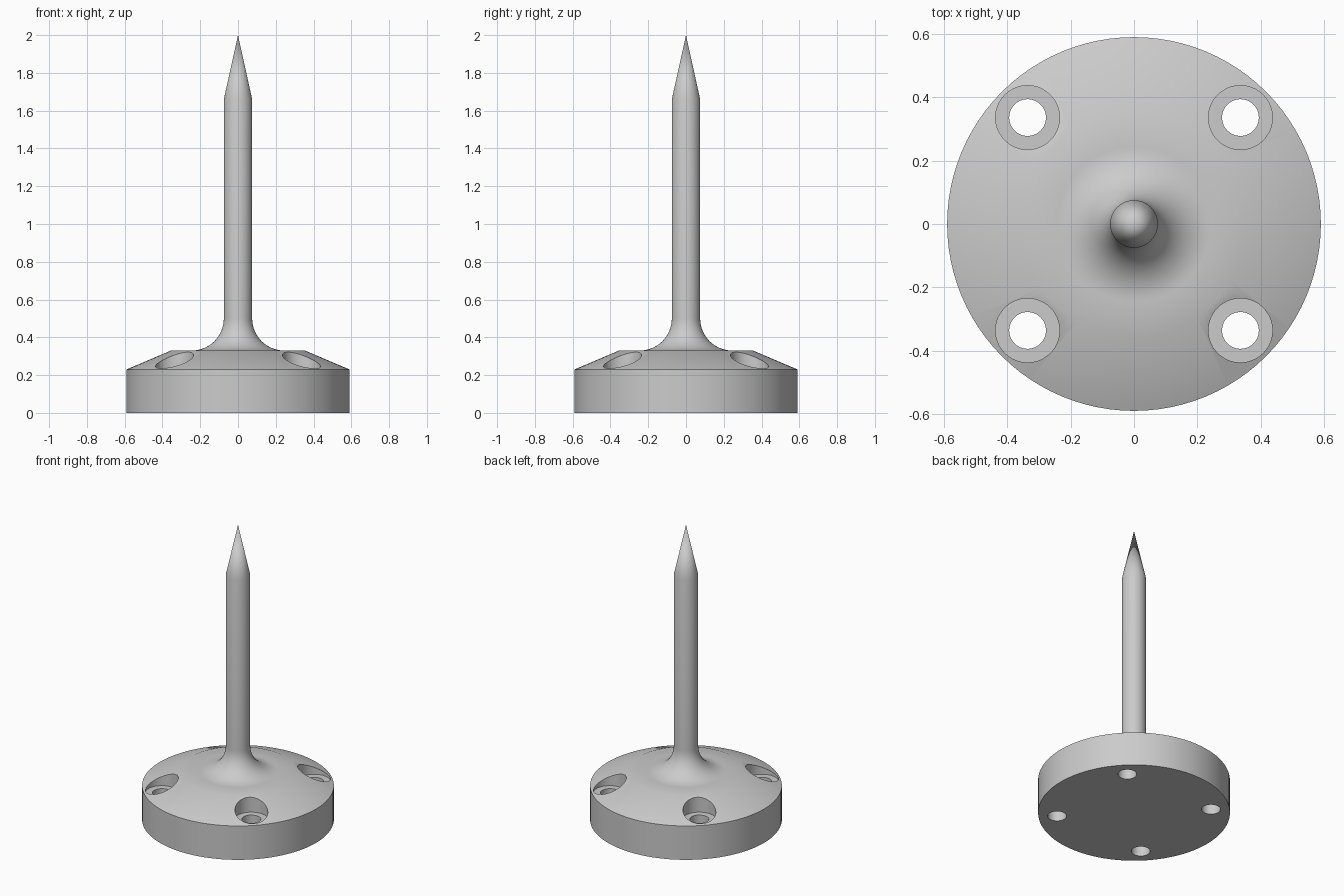
import bpy, math

if "Cube" in bpy.data.objects:
    bpy.data.objects.remove(bpy.data.objects["Cube"])

metal = bpy.data.materials.new("plain_grey")
metal.diffuse_color = (0.6, 0.6, 0.6, 1)
metal.use_nodes = True
metal.node_tree.nodes["Principled BSDF"].inputs["Base Color"].default_value = metal.diffuse_color
SEG = 96

def lathe(name, profile):
    """Spin an (r, z) profile that starts and ends on the axis."""
    verts, rings, faces = [], [], []
    for r, z in profile:
        n = 1 if r == 0 else SEG
        rings.append((len(verts), n))
        for i in range(n):
            a = 2 * math.pi * i / SEG
            verts.append((r * math.cos(a), r * math.sin(a), z))
    for (a, na), (b, nb) in zip(rings, rings[1:]):
        for i in range(SEG):
            j = (i + 1) % SEG
            if na == 1:
                faces.append((a, b + j, b + i))
            elif nb == 1:
                faces.append((a + i, a + j, b))
            else:
                faces.append((a + i, a + j, b + j, b + i))
    me = bpy.data.meshes.new(name)
    me.from_pydata(verts, [], faces)
    me.materials.append(metal)
    ob = bpy.data.objects.new(name, me)
    bpy.context.collection.objects.link(ob)
    return ob

# Flanged base, filleted root, straight shaft and pointed tip
R, F = 0.075, 0.17
fillet = [(R + F - F * math.sin(t), 0.33 + F - F * math.cos(t))
          for t in (math.pi / 2 * k / 16 for k in range(17))]
spike = lathe("spiked_base", [(0, 0), (0.59, 0), (0.59, 0.23), (0.355, 0.33)]
              + fillet + [(R, 1.66), (0, 2.0)])

# Counterbored screw holes, one stepped cutter per corner
for sx in (-1, 1):
    for sy in (-1, 1):
        cutter = lathe("screw_hole_cutter", [(0, -0.1), (0.058, -0.1), (0.058, 0.22),
                                             (0.101, 0.22), (0.101, 0.5), (0, 0.5)])
        cutter.location = (sx * 0.336, sy * 0.336, 0)
        cutter.hide_render = True
        cutter.hide_set(True)
        cut = spike.modifiers.new("screw_hole", 'BOOLEAN')
        cut.operation, cut.solver, cut.object = 'DIFFERENCE', 'EXACT', cutter

# Bake the cuts, then smooth all but the sharp edges
bpy.context.view_layer.objects.active = spike
spike.select_set(True)
for m in list(spike.modifiers):
    bpy.ops.object.modifier_apply(modifier=m.name)
bpy.ops.object.shade_smooth_by_angle(angle=math.radians(30))
